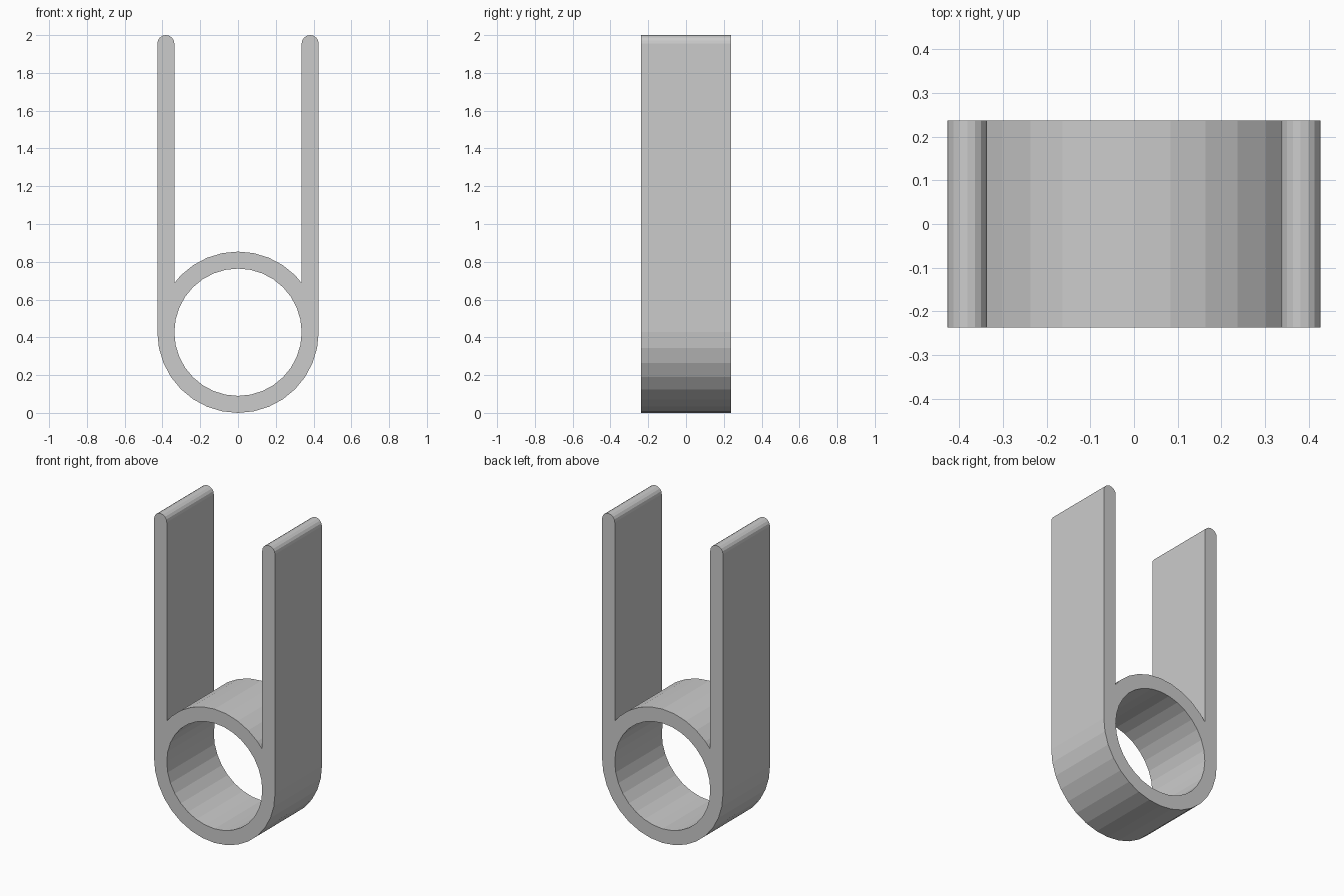
import bpy, bmesh
from math import sin, cos, pi, acos
from mathutils import Vector

cube = bpy.data.objects.get("Cube")
if cube:
    bpy.data.objects.remove(cube, do_unlink=True)

OUTER, INNER = 0.427, 0.337      # ring radii
HEIGHT, DEPTH = 2.0, 0.474
SEGMENTS = 32
CAP_R = (OUTER - INNER) / 2      # rounded arm tips
CAP_X = (OUTER + INNER) / 2
CAP_Z = HEIGHT - CAP_R

grey = bpy.data.materials.new("light grey")
grey.use_nodes = True
grey.diffuse_color = (0.6, 0.6, 0.6, 1)
grey.node_tree.nodes["Principled BSDF"].inputs["Base Color"].default_value = (0.6, 0.6, 0.6, 1)


def arc(cx, cz, r, start, end, steps):
    """Points along an arc in the front plane."""
    angles = [start + (end - start) * i / steps for i in range(steps + 1)]
    return [(cx + r * cos(a), cz + r * sin(a)) for a in angles]


def cap(side):
    return arc(side * CAP_X, CAP_Z, CAP_R, 0, pi, 8)


# Outer outline: lower half ring, right tip, ring crown between the arms, left tip
meet = acos(INNER / OUTER)
crotch = OUTER * sin(meet) - 0.002
outline = arc(0, OUTER, OUTER, pi, 2 * pi, SEGMENTS // 2)
outline += cap(1)
outline += [(INNER, OUTER + crotch)]
outline += arc(0, OUTER, OUTER, pi / 4, 3 * pi / 4, SEGMENTS // 4)
outline += [(-INNER, OUTER + crotch)]
outline += cap(-1)

# Round opening
hole = arc(0, OUTER, INNER, 0, 2 * pi, SEGMENTS)[:-1]

# Fill the profile and extrude it from front to back
bm = bmesh.new()
edges = []
for loop in (outline, hole):
    verts = [bm.verts.new((x, -DEPTH / 2, z)) for x, z in loop]
    edges += [bm.edges.new((v, verts[i - 1])) for i, v in enumerate(verts)]
bmesh.ops.triangle_fill(bm, edges=edges, use_beauty=True, normal=Vector((0, -1, 0)))
result = bmesh.ops.extrude_face_region(bm, geom=bm.faces[:], use_keep_orig=True)
moved = [g for g in result["geom"] if isinstance(g, bmesh.types.BMVert)]
bmesh.ops.translate(bm, verts=moved, vec=(0, DEPTH, 0))
bmesh.ops.recalc_face_normals(bm, faces=bm.faces[:])

mesh = bpy.data.meshes.new("ring_with_two_arms")
bm.to_mesh(mesh)
bm.free()
mesh.materials.append(grey)
clip = bpy.data.objects.new("ring_with_two_arms", mesh)
bpy.context.collection.objects.link(clip)
